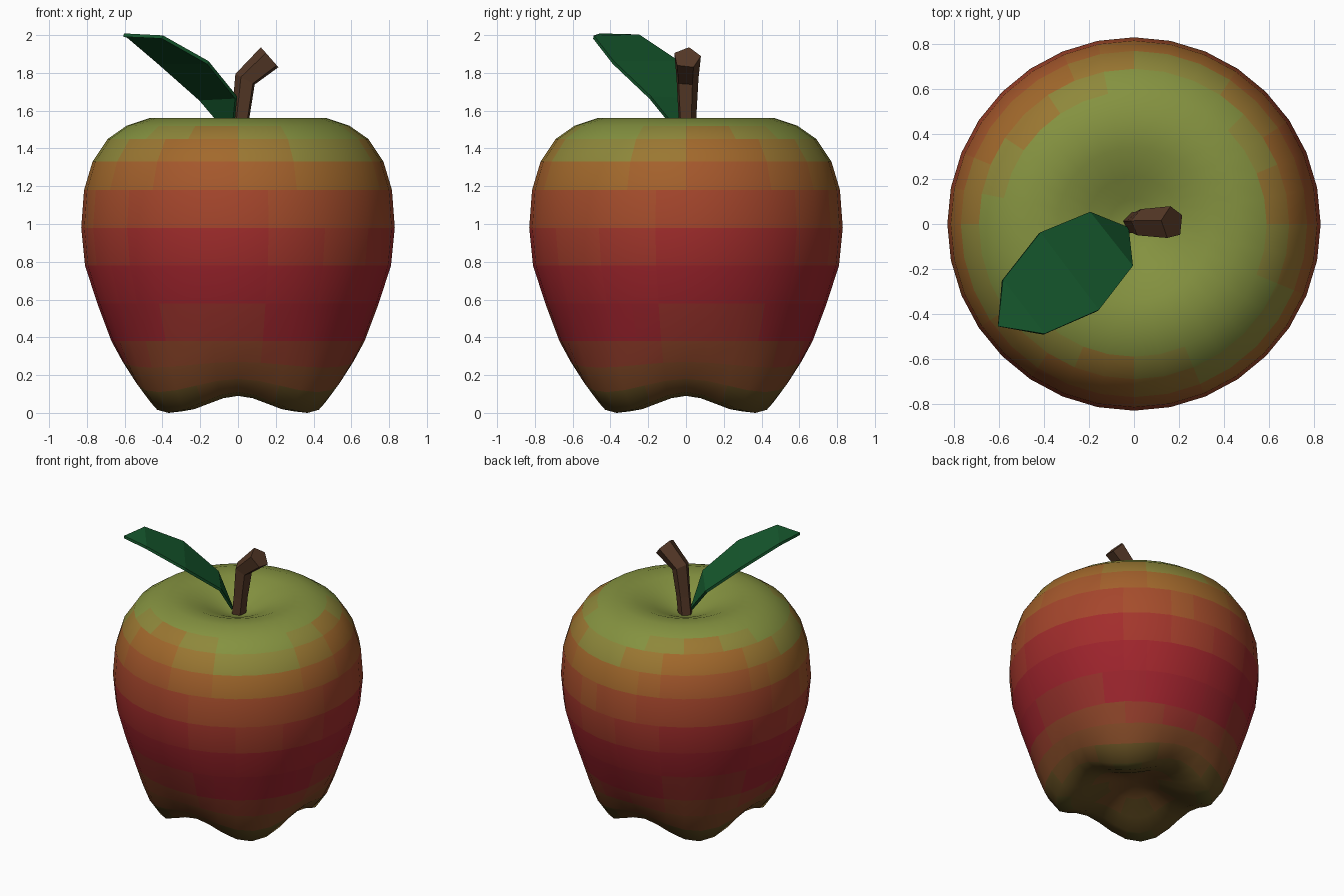
import bpy, bmesh, math
from mathutils import Vector

if "Cube" in bpy.data.objects:
    bpy.data.objects.remove(bpy.data.objects["Cube"])


def material(name, rgb):
    m = bpy.data.materials.new(name)
    m.diffuse_color = (*rgb, 1)
    m.use_nodes = True
    m.node_tree.nodes["Principled BSDF"].inputs["Base Color"].default_value = m.diffuse_color
    return m


def make_object(name, bm, mats):
    bmesh.ops.recalc_face_normals(bm, faces=bm.faces)
    me = bpy.data.meshes.new(name)
    bm.to_mesh(me)
    bm.free()
    for m in mats:
        me.materials.append(m)
    ob = bpy.data.objects.new(name, me)
    bpy.context.collection.objects.link(ob)
    return ob


def skin(bm, rings):
    n = len(rings[0])
    for a, b in zip(rings, rings[1:]):
        for i in range(n):
            j = (i + 1) % n
            bm.faces.new((a[i], a[j], b[j], b[i]))


# Apple skin: profile rows as (valley r, valley z, lobe r, lobe z), four lobes below
SEG = 32
rows = [(.08, .155, .08, .155), (.17, .14, .17, .125), (.29, .105, .30, .055),
        (.39, .09, .42, .008), (.48, .11, .52, 0), (.55, .18, .595, .11),
        (.61, .27, .645, .24)]
rows += [(r, z, r + d, z) for r, z, d in [
    (.67, .38, .02), (.745, .58, .01), (.81, .78, 0), (.83, .98, 0), (.815, 1.18, 0),
    (.77, 1.33, 0), (.69, 1.45, 0), (.59, 1.52, 0), (.47, 1.56, 0), (.34, 1.55, 0),
    (.21, 1.5, 0), (.11, 1.455, 0), (.05, 1.435, 0)]]
bm = bmesh.new()
rings = []
for rv, zv, rl, zl in rows:
    ring = []
    for i in range(SEG):
        t = 2 * math.pi * i / SEG
        k = .5 - .5 * math.cos(4 * t)
        r, z = rv + (rl - rv) * k, zv + (zl - zv) * k
        ring.append(bm.verts.new((r * math.cos(t), r * math.sin(t), z)))
    rings.append(ring)
skin(bm, rings)
for ring, z in ((rings[0], .16), (rings[-1], 1.43)):
    c = bm.verts.new((0, 0, z))
    for i in range(SEG):
        bm.faces.new((ring[i], ring[(i + 1) % SEG], c))

# Skin colour ramp: olive base, red belly, orange shoulder, green top
STEPS = 24
ramp = [(0, (.10, .08, .015)), (.1, (.13, .07, .015)), (.25, (.24, .06, .02)),
        (.5, (.32, .015, .025)), (.8, (.36, .02, .025)), (1.1, (.38, .07, .025)),
        (1.35, (.36, .15, .025)), (1.5, (.24, .28, .05)), (1.6, (.22, .31, .055))]


def ramp_colour(z):
    for (z0, c0), (z1, c1) in zip(ramp, ramp[1:]):
        if z <= z1:
            return Vector(c0).lerp(Vector(c1), (z - z0) / (z1 - z0))
    return Vector(ramp[-1][1])


skin_mats = [material(f"skin_{i}", ramp_colour(1.6 * i / (STEPS - 1))) for i in range(STEPS)]
for f in bm.faces:
    f.smooth = True
    c = f.calc_center_median()
    t = math.atan2(c.y, c.x)
    z = c.z
    if c.xy.length < .55 and z > 1:
        z = 1.56
    elif z > .3:
        z += .07 * math.cos(3 * (t + math.pi / 4))
    f.material_index = max(0, min(STEPS - 1, round(z / 1.6 * (STEPS - 1))))
make_object("apple_body", bm, skin_mats)

# Stem: five-sided bent sweep in the xz plane: (x, z, radius, tilt)
bm = bmesh.new()
rings = []
for x, z, r, tilt in [(0, 1.42, .05, 0), (.015, 1.56, .05, .12),
                      (.04, 1.765, .062, .5), (.17, 1.88, .075, .85)]:
    side = Vector((math.cos(tilt), 0, -math.sin(tilt)))
    rings.append([bm.verts.new(Vector((x, .005, z)) - side * r * math.cos(a)
                               + Vector((0, r * math.sin(a), 0)))
                  for a in (2 * math.pi * i / 5 + .15 for i in range(5))])
skin(bm, rings)
bm.faces.new(rings[0])
bm.faces.new(rings[-1])
make_object("stem", bm, [material("stem_brown", (.09, .04, .02))])

# Leaf: faceted blade, cross rows from base point to tip
bm = bmesh.new()
base = bm.verts.new((-.03, -.02, 1.46))
tip = bm.verts.new((-.605, -.455, 2))
pairs = [[bm.verts.new(p) for p in pair] for pair in (
    ((-.01, -.19, 1.67), (-.2, .05, 1.66)),
    ((-.16, -.385, 1.855), (-.42, -.04, 1.855)),
    ((-.40, -.49, 1.99), (-.585, -.25, 1.995)))]
bm.faces.new((base, *pairs[0]))
for (a, b), (c, d) in zip(pairs, pairs[1:]):
    bm.faces.new((a, c, d, b))
bm.faces.new((pairs[-1][0], tip, pairs[-1][1]))
leaf = make_object("leaf", bm, [material("leaf_green", (.008, .1, .027))])
mod = leaf.modifiers.new("thickness", 'SOLIDIFY')
mod.thickness = .018
mod.offset = 0
